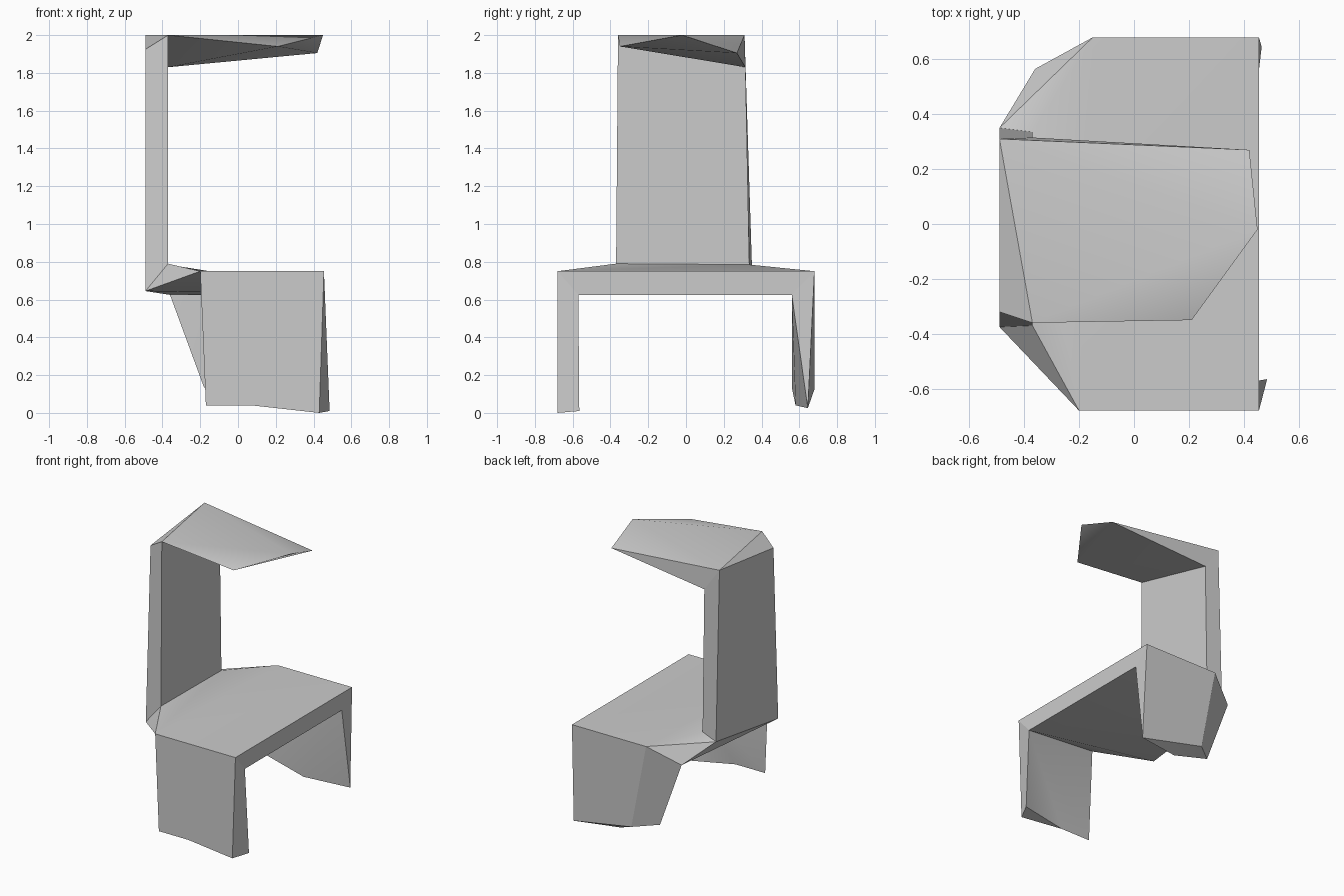
import bpy
import bmesh
import math

cube = bpy.data.objects.get("Cube")
if cube:
    bpy.data.objects.remove(cube, do_unlink=True)

# Single grey material
grey = bpy.data.materials.new("light_grey")
grey.use_nodes = True
colour = (0.6, 0.6, 0.6, 1.0)
grey.diffuse_color = colour
for node in grey.node_tree.nodes:
    if node.type == "BSDF_PRINCIPLED":
        node.inputs["Base Color"].default_value = colour

# Corners shared by neighbouring parts
corners = {
    # seat top and underside
    "top_fl": (-.20, -.68, .75), "top_fr": (.455, -.68, .75),
    "top_br": (.455, .68, .75), "top_bl": (-.15, .68, .75),
    "under_fr": (.455, -.57, .625), "under_br": (.455, .56, .625),
    "under_bl": (-.36, .565, .625),
    # foot of the backrest
    "foot_in_f": (-.37, -.37, .79), "foot_in_b": (-.37, .335, .785),
    "foot_out_f": (-.49, -.375, .645), "foot_out_b": (-.49, .35, .75),
    # head of the backrest
    "head_in_f": (-.37, -.36, 2), "head_in_b": (-.37, .315, 1.83),
    "head_out_f": (-.49, -.32, 1.925), "head_out_b": (-.49, .31, 2),
    # canopy tip
    "tip_f": (.21, -.35, 1.94), "tip_mid": (.45, -.02, 2),
    "tip_b": (.42, .27, 1.905),
    # front leg sole
    "fleg_out": (.43, -.68, 0), "fleg_in": (.485, -.565, .01),
    "fleg_mid": (.07, -.68, .04), "fleg_end": (-.17, -.68, .04),
    # back leg sole
    "bleg_tip": (.465, .645, .025), "bleg_mid": (.13, .58, .04),
    "bleg_end": (-.18, .56, .135), "bleg_out": (-.03, .68, .125),
}

# Faces of each part, by corner name
parts = {
    "seat": [
        "top_fl top_fr top_br top_bl",
        "top_fl top_bl foot_in_b foot_in_f",
        "top_fr top_br under_br under_fr",
        "top_fl foot_in_f foot_out_f",
        "top_bl foot_in_b foot_out_b",
        "top_bl foot_out_b under_bl",
        "under_fr under_br under_bl foot_out_f",
        "foot_out_f under_bl foot_out_b",
        "top_fl under_fr foot_out_f",
    ],
    "front_leg": [
        "top_fl top_fr fleg_out fleg_mid fleg_end",
        "top_fr under_fr fleg_in fleg_out",
        "fleg_out fleg_in fleg_mid",
        "under_fr top_fl fleg_end",
        "under_fr fleg_end fleg_mid",
        "under_fr fleg_mid fleg_in",
    ],
    "back_leg": [
        "top_br top_bl bleg_out bleg_tip",
        "top_bl under_bl bleg_end bleg_out",
        "bleg_tip bleg_out bleg_mid",
        "bleg_out bleg_end bleg_mid",
        "under_br bleg_tip bleg_mid",
        "under_br bleg_mid bleg_end",
        "under_br bleg_end under_bl",
        "top_br under_br bleg_tip",
    ],
    "backrest": [
        "foot_in_f foot_in_b head_in_b head_in_f",
        "foot_in_f head_in_f head_out_f foot_out_f",
        "foot_in_b foot_out_b head_out_b head_in_b",
        "foot_out_f head_out_f head_out_b foot_out_b",
    ],
    "canopy": [
        "head_in_f head_out_f head_out_b",
        "head_in_f head_out_b tip_mid",
        "head_out_b tip_b tip_mid",
        "head_in_f tip_mid tip_f",
        "head_out_b head_in_b tip_b",
        "head_in_f tip_f head_in_b",
        "tip_f tip_b head_in_b",
        "tip_f tip_mid tip_b",
    ],
}

# Build the closed shell so that all normals agree
shell = bmesh.new()
verts = {name: shell.verts.new(co) for name, co in corners.items()}
part_faces = {
    part: [shell.faces.new([verts[n] for n in face.split()]) for face in faces]
    for part, faces in parts.items()
}
bmesh.ops.recalc_face_normals(shell, faces=shell.faces[:])


def make_part(name, faces):
    """Copy the oriented faces of one part into its own object."""
    bm = bmesh.new()
    copies = {}
    for face in faces:
        for v in face.verts:
            if v not in copies:
                copies[v] = bm.verts.new(v.co)
        bm.faces.new([copies[v] for v in face.verts])
    mesh = bpy.data.meshes.new(name)
    bm.to_mesh(mesh)
    bm.free()
    mesh.materials.append(grey)
    obj = bpy.data.objects.new(name, mesh)
    bpy.context.collection.objects.link(obj)
    return obj


objects = [make_part(name, faces) for name, faces in part_faces.items()]
shell.free()

# Soften the slight folds, keep the real edges crisp
bpy.ops.object.select_all(action="DESELECT")
for obj in objects:
    obj.select_set(True)
bpy.context.view_layer.objects.active = objects[0]
bpy.ops.object.shade_smooth_by_angle(angle=math.radians(30))
